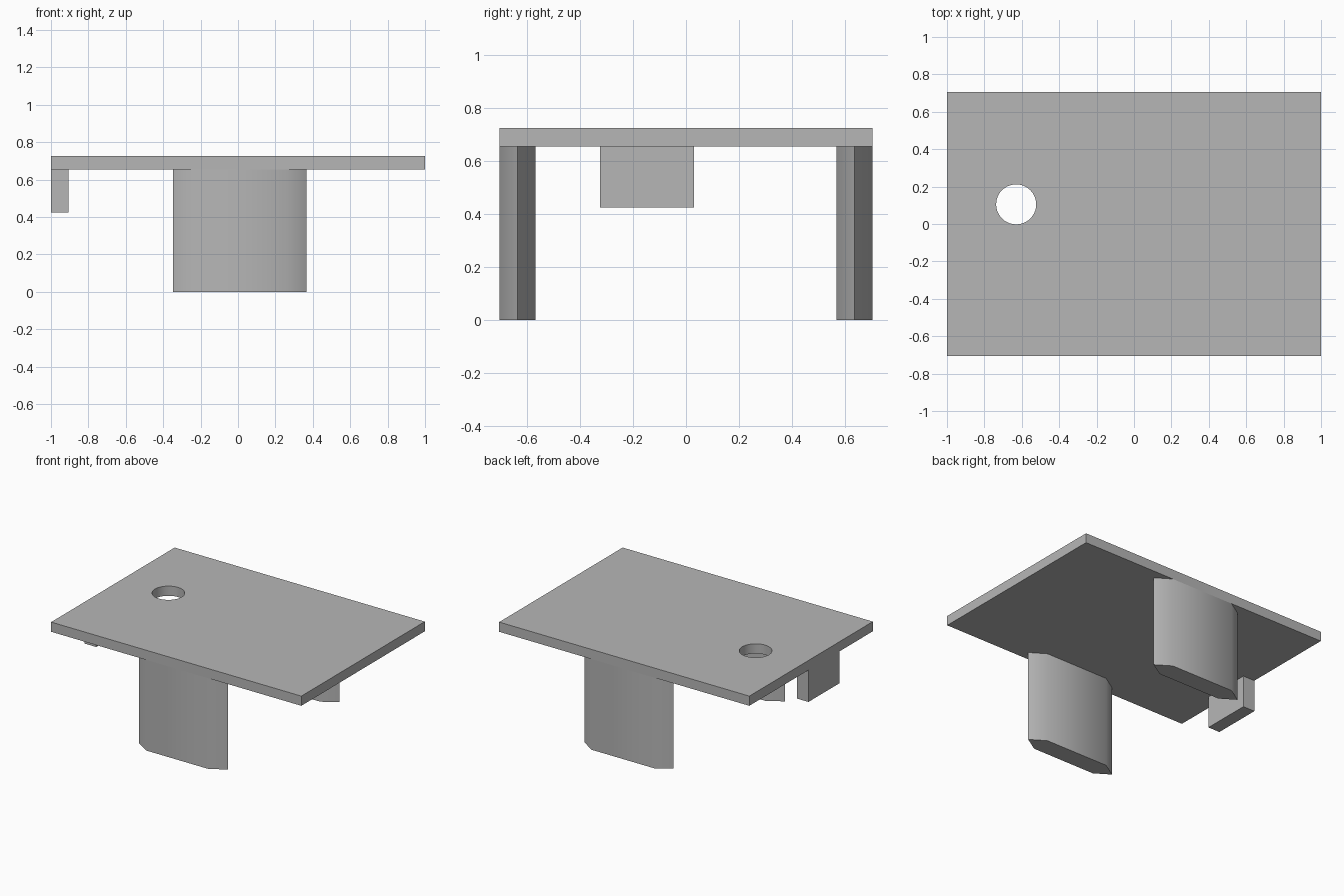
import bpy, bmesh, math

cube = bpy.data.objects.get("Cube")
if cube:
    bpy.data.objects.remove(cube, do_unlink=True)

PLATE_BOTTOM, PLATE_TOP = 0.655, 0.725
HALF_DEPTH = 0.705

grey = bpy.data.materials.new("plain grey")
grey.use_nodes = True
grey.diffuse_color = (0.47, 0.47, 0.47, 1)
grey.node_tree.nodes["Principled BSDF"].inputs["Base Color"].default_value = grey.diffuse_color


def prism(name, outline, z0, z1):
    """Extrude a counter-clockwise outline from z0 up to z1."""
    bm = bmesh.new()
    base = bm.faces.new([bm.verts.new((x, y, z0)) for x, y in outline])
    top = bmesh.ops.extrude_face_region(bm, geom=[base], use_keep_orig=True)["geom"]
    bmesh.ops.translate(bm, vec=(0, 0, z1 - z0),
                        verts=[v for v in top if isinstance(v, bmesh.types.BMVert)])
    bmesh.ops.recalc_face_normals(bm, faces=bm.faces)
    mesh = bpy.data.meshes.new(name)
    bm.to_mesh(mesh)
    bm.free()
    obj = bpy.data.objects.new(name, mesh)
    bpy.context.collection.objects.link(obj)
    mesh.materials.append(grey)
    return obj


def rectangle(x0, x1, y0, y1):
    return [(x0, y0), (x1, y0), (x1, y1), (x0, y1)]


def smooth(obj, degrees):
    bpy.ops.object.select_all(action="DESELECT")
    obj.select_set(True)
    bpy.context.view_layer.objects.active = obj
    bpy.ops.object.shade_smooth_by_angle(angle=math.radians(degrees))


# Table top with a round through-hole
top = prism("table_top", rectangle(-1, 1, -HALF_DEPTH, HALF_DEPTH), PLATE_BOTTOM, PLATE_TOP)
circle = [(-0.63 + 0.107 * math.cos(i * math.tau / 48),
           0.105 + 0.107 * math.sin(i * math.tau / 48)) for i in range(48)]
cutter = prism("hole_cutter", circle, PLATE_BOTTOM - 0.1, PLATE_TOP + 0.1)
cutter.hide_render = True
bpy.context.view_layer.objects.active = top
cut = top.modifiers.new("hole", "BOOLEAN")
cut.operation, cut.solver, cut.object = "DIFFERENCE", "EXACT", cutter
bpy.ops.object.modifier_apply(modifier=cut.name)
bpy.data.objects.remove(cutter, do_unlink=True)
smooth(top, 30)

# Wide legs with pointed ends, flush with the front and back edges
HALF_THICK = 0.068
LEG_X, LEG_HALF, FLAT_HALF = 0.01, 0.357, 0.25
for name, side in (("front_leg", -1), ("back_leg", 1)):
    mid = side * (HALF_DEPTH - HALF_THICK)
    near, far = mid - HALF_THICK, mid + HALF_THICK
    leg = prism(name, [(LEG_X - LEG_HALF, mid), (LEG_X - FLAT_HALF, near),
                       (LEG_X + FLAT_HALF, near), (LEG_X + LEG_HALF, mid),
                       (LEG_X + FLAT_HALF, far), (LEG_X - FLAT_HALF, far)], 0, PLATE_BOTTOM)
    smooth(leg, 40)

# Short block hanging under one end
prism("end_block", rectangle(-1, -0.907, -0.325, 0.03), 0.425, PLATE_BOTTOM)
